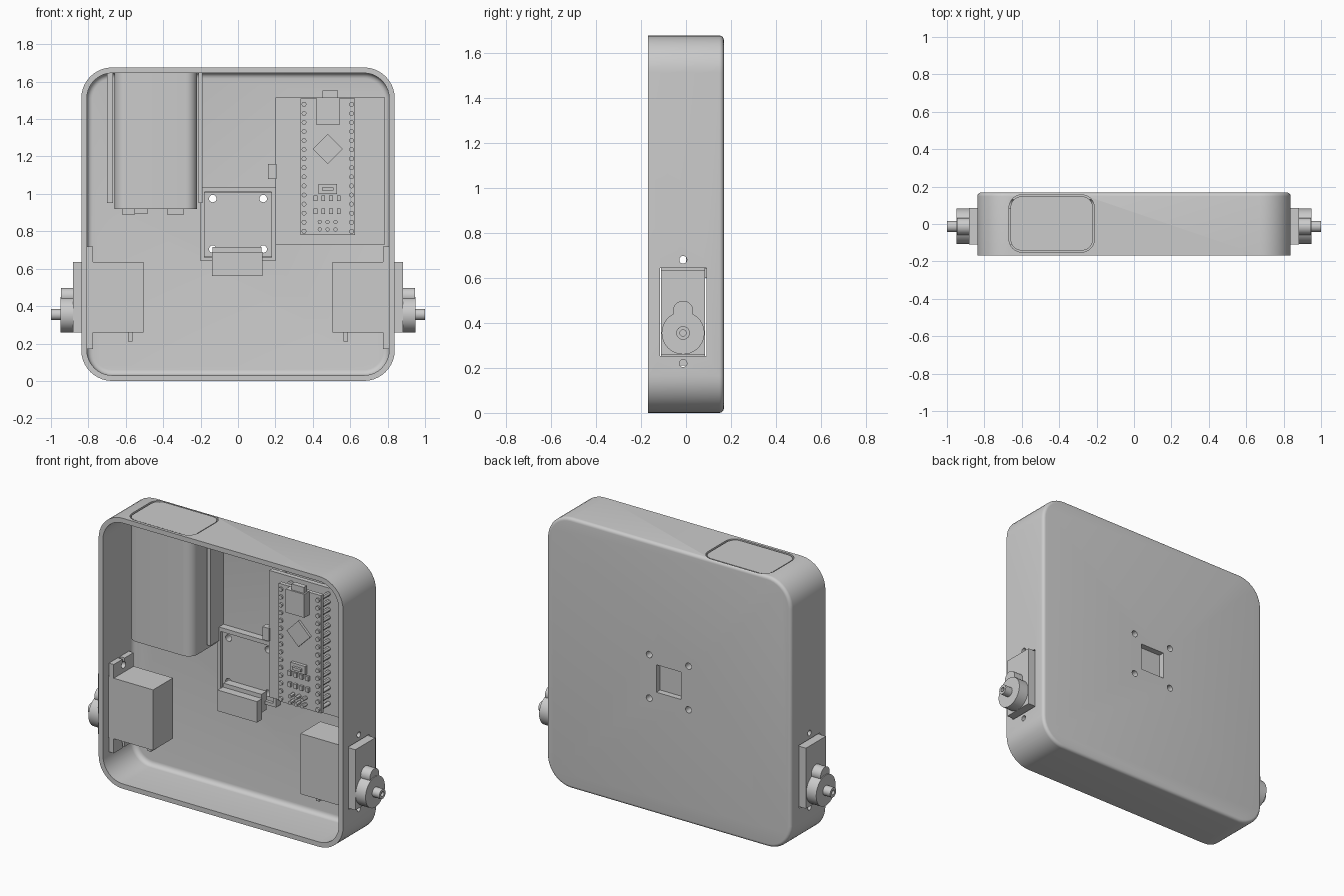
import bpy, bmesh, math
from mathutils import Matrix, Vector

if "Cube" in bpy.data.objects:
    bpy.data.objects.remove(bpy.data.objects["Cube"])


def finish(name, bm, smooth=False):
    bmesh.ops.recalc_face_normals(bm, faces=bm.faces)
    me = bpy.data.meshes.new(name)
    bm.to_mesh(me)
    bm.free()
    ob = bpy.data.objects.new(name, me)
    bpy.context.collection.objects.link(ob)
    if smooth:
        shade(ob)
    return ob


def shade(ob):
    bpy.ops.object.select_all(action='DESELECT')
    ob.select_set(True)
    bpy.context.view_layer.objects.active = ob
    bpy.ops.object.shade_smooth_by_angle(angle=math.radians(30))


def box(name, x, y, z, turn=0):
    bm = bmesh.new()
    size = [abs(a[1] - a[0]) for a in (x, y, z)]
    mid = Vector([(a[0] + a[1]) / 2 for a in (x, y, z)])
    m = Matrix.Translation(mid) @ Matrix.Rotation(turn, 4, 'Y') @ Matrix.Diagonal((*size, 1))
    bmesh.ops.create_cube(bm, size=1, matrix=m)
    return finish(name, bm)


def cyl(name, axis, a, b, r, c1, c2, n=32):
    """Cylinder from a to b along axis; c1, c2 are the other two coordinates in order."""
    bm = bmesh.new()
    if axis == 'X':
        rot, mid = Matrix.Rotation(math.pi / 2, 4, 'Y'), ((a + b) / 2, c1, c2)
    else:
        rot, mid = Matrix.Rotation(math.pi / 2, 4, 'X'), (c1, (a + b) / 2, c2)
    bmesh.ops.create_cone(bm, cap_ends=True, segments=n, radius1=r, radius2=r,
                          depth=abs(b - a), matrix=Matrix.Translation(mid) @ rot)
    return finish(name, bm, True)


def rounded(hw, hh, r, n=10):
    pts = []
    for q, (sx, sy) in enumerate(((1, 1), (-1, 1), (-1, -1), (1, -1))):
        for i in range(n + 1):
            t = math.pi / 2 * (q + i / n)
            pts.append((sx * (hw - r) + r * math.cos(t), sy * (hh - r) + r * math.sin(t)))
    return pts


def loft(name, loops):
    bm = bmesh.new()
    rings = [[bm.verts.new(p) for p in lp] for lp in loops]
    for a, b in zip(rings, rings[1:]):
        for i in range(len(a)):
            j = (i + 1) % len(a)
            bm.faces.new((a[i], a[j], b[j], b[i]))
    bm.faces.new(rings[0])
    bm.faces.new(rings[-1])
    return finish(name, bm, True)


def cut(target, cutters):
    for c in cutters:
        m = target.modifiers.new('cut', 'BOOLEAN')
        m.operation, m.solver, m.object = 'DIFFERENCE', 'EXACT', c
        bpy.context.view_layer.objects.active = target
        bpy.ops.object.modifier_apply(modifier=m.name)
        bpy.data.objects.remove(c)
    shade(target)


# Case: an open tray lofted through rounded outlines, outside back to inside back
W, H, D = 0.838, 0.838, 0.168
steps = [math.pi / 2 * i / 5 for i in range(6)]
profile = [(D - 0.02 + 0.02 * math.cos(t), 0.02 - 0.02 * math.sin(t)) for t in steps]
profile += [(-D, 0), (-D, 0.03)]
profile += [(0.10 + 0.03 * math.sin(t), 0.06 - 0.03 * math.cos(t)) for t in steps]
case = loft('case', [[(x, y, z + H) for x, z in rounded(W - i, H - i, 0.165 - i)]
                     for y, i in profile])


def battery_shape(name, grow, z0, z1):
    pts = rounded(0.22 + grow, 0.145 + grow, 0.06 + grow, 8)
    return loft(name, [[(x - 0.44, y + 0.003, z) for x, y in pts] for z in (z0, z1)])


# Openings: battery slot, camera window and screws, servo windows and screws
SY = -0.013
cuts = [battery_shape('slot_cutter', 0.008, 0.92, 1.8),
        box('window_cutter', (-0.085, 0.085), (0.12, 0.3), (0.755, 0.925))]
for x in (-0.135, 0.135):
    for z in (0.705, 0.975):
        cuts.append(cyl('hole_cutter', 'Y', 0.05, 0.3, 0.02, x, z, 20))
for s in (-1, 1):
    cuts.append(box('servo_cutter', (s * 0.7, s * 0.9), (-0.115, 0.09), (0.253, 0.643)))
    for z in (0.22, 0.68):
        cuts.append(cyl('hole_cutter', 'X', s * 0.7, s * 0.9, 0.017, SY, z, 20))
cut(case, cuts)

# Battery with terminals and guide ribs
battery_shape('battery', 0, 0.92, 1.672)
box('battery_terminal_wide', (-0.62, -0.55), (-0.06, 0.06), (0.89, 0.93))
box('battery_terminal_mid', (-0.55, -0.485), (-0.04, 0.06), (0.893, 0.93))
box('battery_terminal_right', (-0.38, -0.29), (-0.06, 0.06), (0.89, 0.93))
box('battery_rib_left', (-0.70, -0.668), (0.0, 0.14), (0.95, 1.65))
box('battery_rib_right', (-0.212, -0.19), (0.0, 0.14), (0.95, 1.65))

# Camera frame, board and ribbon connector
box('camera_frame_top', (-0.20, 0.20), (0.085, 0.14), (1.01, 1.035))
box('camera_frame_bottom', (-0.20, 0.20), (0.085, 0.14), (0.64, 0.66))
for s in (-1, 1):
    box('camera_frame_side', (s * 0.18, s * 0.20), (0.085, 0.14), (0.64, 1.035))
board = box('camera_board', (-0.178, 0.178), (0.10, 0.131), (0.662, 1.008))
cut(board, [cyl('hole_cutter', 'Y', 0.0, 0.3, 0.02, x, z, 20)
            for x in (-0.135, 0.135) for z in (0.705, 0.975)])
box('ribbon_connector', (-0.14, 0.13), (0.0, 0.05), (0.56, 0.69))
box('ribbon_connector_back', (-0.135, 0.125), (0.05, 0.101), (0.60, 0.715))

# Servos, one on each side wall
for s in (-1, 1):
    def X(a, b):
        return (s * a, s * b)
    box('servo_body', X(0.505, 0.882), (-0.11, 0.085), (0.26, 0.635))
    for z0, z1, zh, ze in ((0.61, 0.72, 0.68, 0.8), (0.17, 0.28, 0.22, 0.1)):
        tab = box('servo_tab', X(0.775, 0.808), (-0.11, 0.085), (z0, z1))
        cut(tab, [cyl('hole_cutter', 'X', s * 0.7, s * 0.9, 0.02, SY, zh, 20),
                  box('slot_cutter', X(0.7, 0.9), (SY - 0.01, SY + 0.01), sorted((zh, ze)))])
    cyl('servo_gear_cover', 'X', s * 0.88, s * 0.95, 0.095, SY, 0.355, 40)
    cyl('servo_gear_cover_small', 'X', s * 0.88, s * 0.945, 0.045, SY, 0.453)
    shaft = cyl('servo_shaft', 'X', s * 0.94, s * 1.0, 0.03, SY, 0.355)
    cut(shaft, [cyl('bore_cutter', 'X', s * 0.96, s * 1.1, 0.014, SY, 0.355, 20)])
    box('servo_wire', X(0.565, 0.588), (-0.045, 0.02), (0.21, 0.27))

# Carrier board and its side connector
box('carrier_board', (0.20, 0.785), (0.02, 0.05), (0.73, 1.515))
box('carrier_connector', (0.16, 0.205), (0.01, 0.05), (1.08, 1.16))
for x in (0.23, 0.755):
    for z in (0.76, 1.485):
        cyl('carrier_post', 'Y', 0.05, 0.14, 0.02, x, z, 16)

# Microcontroller board with header pins
box('controller_board', (0.335, 0.625), (-0.08, -0.055), (0.78, 1.51))
for x in (0.353, 0.607):
    for i in range(15):
        cyl('header_pin', 'Y', -0.092, 0.025, 0.013, x, 0.80 + i * 0.0485, 12)
box('usb_socket', (0.417, 0.545), (-0.13, -0.08), (1.37, 1.515))
box('usb_plug', (0.452, 0.535), (-0.12, -0.088), (1.51, 1.552))
box('processor_chip', (0.423, 0.537), (-0.095, -0.08), (1.183, 1.297), math.pi / 4)
box('reset_button', (0.43, 0.53), (-0.10, -0.08), (1.0, 1.053))
box('reset_button_cap', (0.45, 0.51), (-0.115, -0.10), (1.018, 1.035))
for i in range(4):
    x = 0.415 + i * 0.041
    for z in (0.907, 0.977):
        box('small_component', (x - 0.01, x + 0.01), (-0.095, -0.08), (z - 0.014, z + 0.014))
for i in range(3):
    for z in (0.81, 0.85):
        cyl('programming_pin', 'Y', -0.12, -0.08, 0.011, 0.437 + i * 0.042, z, 12)
